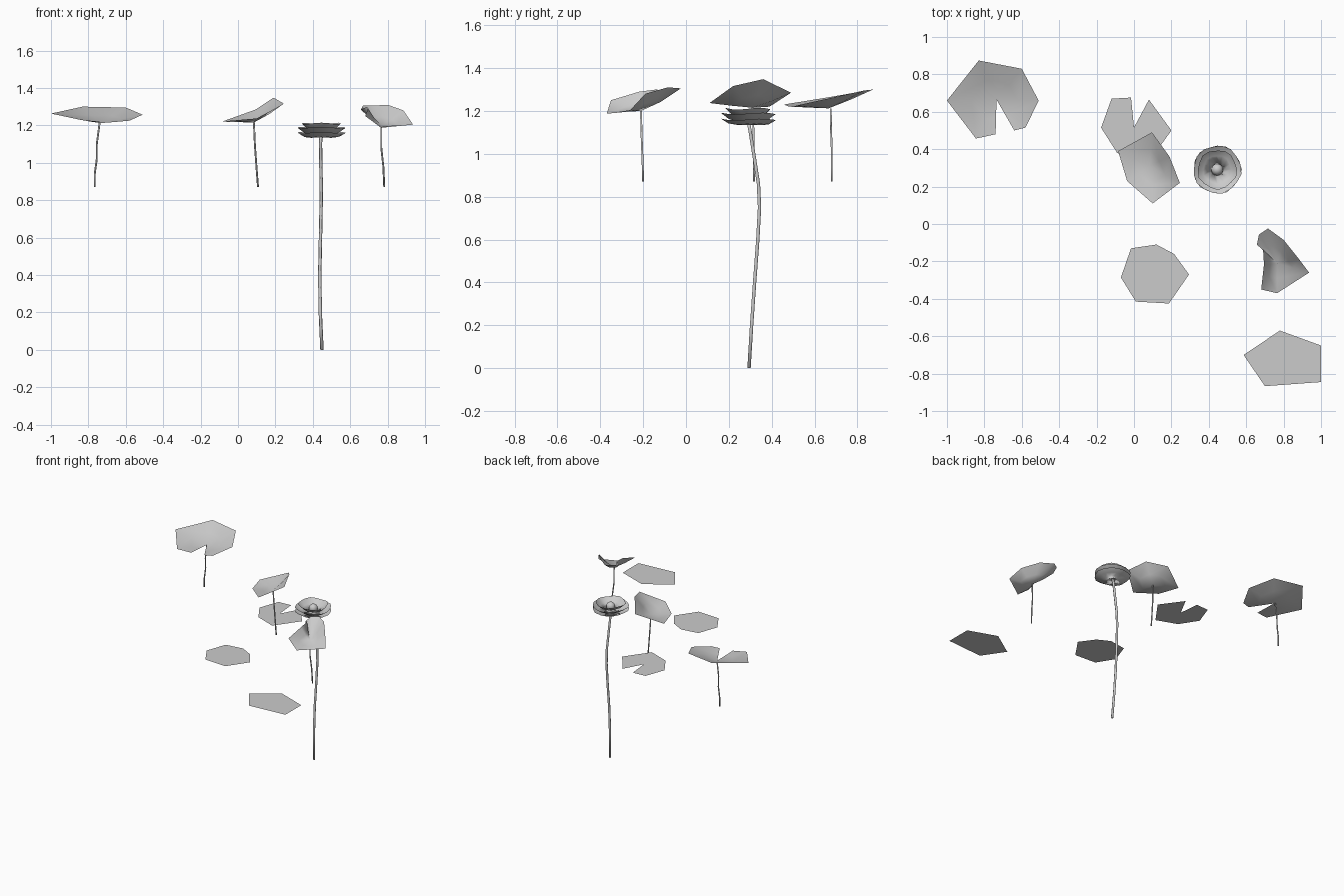
import bpy
import bmesh
import math
from mathutils import Vector

default_cube = bpy.data.objects.get("Cube")
if default_cube:
    bpy.data.objects.remove(default_cube, do_unlink=True)

# One plain grey for the whole plant
GREY = (0.6, 0.6, 0.6, 1.0)
plant_grey = bpy.data.materials.new("plain_grey")
plant_grey.use_nodes = True
plant_grey.diffuse_color = GREY
plant_grey.node_tree.nodes["Principled BSDF"].inputs["Base Color"].default_value = GREY


def finish(name, bm, smooth=True):
    """Turn a bmesh into a named, coloured object."""
    mesh = bpy.data.meshes.new(name)
    for face in bm.faces:
        face.smooth = smooth
    bm.to_mesh(mesh)
    bm.free()
    mesh.materials.append(plant_grey)
    obj = bpy.data.objects.new(name, mesh)
    bpy.context.scene.collection.objects.link(obj)
    return obj


def bridge(bm, lower, upper, closed=True):
    """Join two equal rows of vertices with quads."""
    count = len(lower)
    for i in range(count if closed else count - 1):
        j = (i + 1) % count
        bm.faces.new((lower[i], lower[j], upper[j], upper[i]))


def flat_pad(name, outline, height):
    """Floating pad: one flat polygon lying on the water."""
    bm = bmesh.new()
    corners = [bm.verts.new((x, y, height)) for x, y in outline]
    bm.faces.new(corners)
    bmesh.ops.triangulate(bm, faces=bm.faces[:])
    for face in bm.faces:
        if face.normal.z < 0:
            face.normal_flip()
    return finish(name, bm, smooth=False)


def raised_leaf(name, centre, rim, closed=True, dish=1.2):
    """Dished leaf: rings running from the stem point out to the rim."""
    bm = bmesh.new()
    middle = Vector(centre)
    hub = bm.verts.new(middle)
    rings = []
    for t in (0.5, 1.0):
        ring = []
        for point in rim:
            offset = Vector(point) - middle
            ring.append(bm.verts.new(middle + Vector(
                (offset.x * t, offset.y * t, offset.z * t ** dish))))
        rings.append(ring)
    inner, outer = rings
    count = len(inner)
    for i in range(count if closed else count - 1):
        bm.faces.new((hub, inner[i], inner[(i + 1) % count]))
    bridge(bm, outer, inner, closed)
    bmesh.ops.recalc_face_normals(bm, faces=bm.faces[:])
    if sum(face.normal.z for face in bm.faces) < 0:
        bmesh.ops.reverse_faces(bm, faces=bm.faces[:])
    return finish(name, bm)


def stem(name, path, radius, sides=6):
    """Thin upright tube through the path points."""
    bm = bmesh.new()
    previous = None
    for x, y, z in path:
        ring = []
        for i in range(sides):
            angle = math.tau * i / sides
            ring.append(bm.verts.new((x + radius * math.cos(angle),
                                      y + radius * math.sin(angle), z)))
        if previous:
            bridge(bm, previous, ring)
        else:
            bm.faces.new(ring[::-1])
        previous = ring
    bm.faces.new(previous)
    return finish(name, bm)


def petal_bowl(name, centre, profile, wave, turn, sides=16):
    """Shallow open bowl of petals with a gently wavy rim."""
    bm = bmesh.new()
    cx, cy = centre
    hub = bm.verts.new((cx, cy, profile[0][1]))
    previous = None
    for radius, height in profile:
        ring = []
        for i in range(sides):
            angle = math.tau * i / sides + turn
            r = radius * (1 + wave * math.cos(5 * angle + turn))
            z = height + wave * radius * math.sin(3 * angle)
            ring.append(bm.verts.new((cx + r * math.cos(angle),
                                      cy + r * math.sin(angle), z)))
        if previous:
            bridge(bm, previous, ring)
        else:
            for i in range(sides):
                bm.faces.new((hub, ring[i], ring[(i + 1) % sides]))
        previous = ring
    return finish(name, bm)


# Floating pads
WATER = 0.93
flat_pad("floating_pad_front", [
    (-.016, -.13), (.12, -.11), (.214, -.16), (.294, -.27),
    (.187, -.425), (.01, -.415), (-.07, -.286)], WATER)
flat_pad("floating_pad_corner", [
    (.78, -.57), (1, -.65), (1, -.845), (.70, -.867), (.586, -.70)], WATER)
flat_pad("floating_pad_notched", [
    (-.12, .67), (-.016, .676), (0, .516), (.08, .665),
    (.2, .5), (.07, .32), (-.09, .38), (-.176, .515)], WATER)

# Raised leaf with a notch running in to its stem
raised_leaf("notched_leaf", (-.735, .665, 1.212), [
    (-.74, .48, 1.22), (-.845, .457, 1.23), (-1, .66, 1.263),
    (-.83, .874, 1.30), (-.60, .83, 1.295), (-.51, .66, 1.257),
    (-.58, .515, 1.225), (-.64, .5, 1.22)], closed=False, dish=1.1)

# Tilted raised leaf
raised_leaf("tilted_leaf", (.085, .31, 1.215), [
    (.096, .49, 1.285), (.19, .36, 1.348), (.245, .22, 1.316),
    (.10, .11, 1.237), (-.037, .23, 1.225), (-.085, .39, 1.22)])

# Raised leaf with its inner edge rolled up
raised_leaf("curled_leaf", (.766, -.21, 1.2), [
    (.716, -.024, 1.305), (.80, -.085, 1.31), (.884, -.19, 1.28),
    (.936, -.26, 1.204), (.765, -.37, 1.187), (.68, -.35, 1.25),
    (.695, -.217, 1.29), (.69, -.136, 1.30), (.657, -.11, 1.284),
    (.668, -.056, 1.305)], dish=1.3)

# Leaf stems
stem("notched_leaf_stem", [
    (-.766, .68, .87), (-.766, .68, .94), (-.755, .68, 1.02),
    (-.755, .677, 1.1), (-.74, .675, 1.212)], .005)
stem("tilted_leaf_stem", [
    (.107, .318, .87), (.1, .317, .96), (.09, .315, 1.1),
    (.085, .31, 1.215)], .005)
stem("curled_leaf_stem", [
    (.782, -.2, .87), (.777, -.203, .98), (.766, -.207, 1.08),
    (.766, -.21, 1.2)], .005)

# Flower stem
stem("flower_stem", [
    (.449, .294, 0), (.44, .306, .2), (.437, .32, .4), (.441, .335, .6),
    (.444, .343, .75), (.445, .338, .86), (.443, .316, 1),
    (.441, .3, 1.1), (.443, .291, 1.15)], .009)

# Flower: three stacked bowls of petals around a round heart
FLOWER = (.445, .291)
petal_bowl("lower_petals", FLOWER,
           [(.06, 1.135), (.095, 1.14), (.128, 1.16)], .03, 0)
petal_bowl("middle_petals", FLOWER,
           [(.05, 1.15), (.09, 1.16), (.128, 1.188)], .03, .6)
petal_bowl("upper_petals", FLOWER,
           [(.04, 1.165), (.075, 1.18), (.105, 1.21)], .04, 1.2)

heart = bmesh.new()
bmesh.ops.create_uvsphere(heart, u_segments=12, v_segments=8, radius=.032)
bmesh.ops.translate(heart, verts=heart.verts[:], vec=(*FLOWER, 1.178))
finish("flower_heart", heart)
